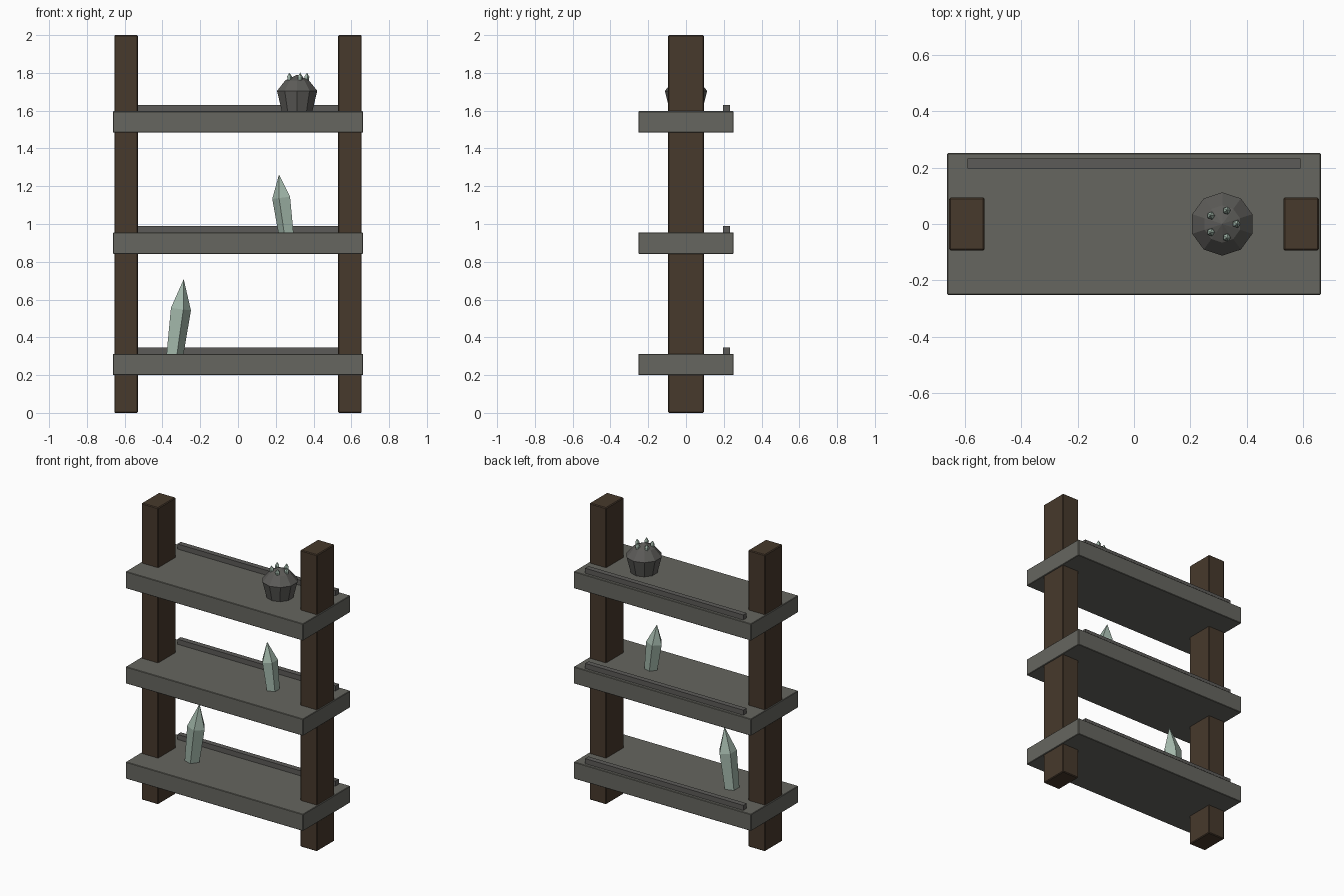
import bpy, bmesh, math
from mathutils import Matrix

if "Cube" in bpy.data.objects:
    bpy.data.objects.remove(bpy.data.objects["Cube"])


def material(name, rgb):
    m = bpy.data.materials.new(name)
    m.diffuse_color = (*rgb, 1)
    m.use_nodes = True
    m.node_tree.nodes["Principled BSDF"].inputs["Base Color"].default_value = m.diffuse_color
    return m


WOOD = material("dark wood", (0.063, 0.041, 0.025))
STONE = material("grey stone", (0.133, 0.133, 0.115))
TRIM = material("dark stone", (0.107, 0.105, 0.098))
CRYSTAL = material("pale green crystal", (0.36, 0.47, 0.40))


def add_object(name, bm, mat, matrix=Matrix()):
    bmesh.ops.recalc_face_normals(bm, faces=bm.faces)
    mesh = bpy.data.meshes.new(name)
    bm.to_mesh(mesh)
    bm.free()
    mesh.materials.append(mat)
    ob = bpy.data.objects.new(name, mesh)
    ob.matrix_world = matrix
    bpy.context.collection.objects.link(ob)
    return ob


def box(name, mat, x0, x1, y0, y1, z0, z1, bevel=0.0):
    bm = bmesh.new()
    bmesh.ops.create_cube(bm, size=1)
    bmesh.ops.scale(bm, vec=(x1 - x0, y1 - y0, z1 - z0), verts=bm.verts)
    bmesh.ops.translate(bm, vec=((x0 + x1) / 2, (y0 + y1) / 2, (z0 + z1) / 2), verts=bm.verts)
    ob = add_object(name, bm, mat)
    if bevel:
        mod = ob.modifiers.new("soft edge", 'BEVEL')
        mod.width, mod.segments = bevel, 1
    return ob


def turned(name, mat, profile, sides, matrix, phase=0.0):
    """Faceted solid from (radius, height) rings; the last point is the apex."""
    bm = bmesh.new()
    rings = []
    for r, z in profile[:-1]:
        rings.append([bm.verts.new((r * math.cos(phase + math.tau * i / sides),
                                    r * math.sin(phase + math.tau * i / sides), z))
                      for i in range(sides)])
    bm.faces.new(rings[0])
    for a, b in zip(rings, rings[1:]):
        for i in range(sides):
            j = (i + 1) % sides
            bm.faces.new((a[i], a[j], b[j], b[i]))
    tip = bm.verts.new((0, 0, profile[-1][1]))
    for i in range(sides):
        bm.faces.new((rings[-1][i], rings[-1][(i + 1) % sides], tip))
    return add_object(name, bm, mat, matrix)


def crystal(name, x, y, z, length, radius, turn, tilt):
    """Five-sided crystal leaning towards its own +x side."""
    matrix = (Matrix.Translation((x, y, z)) @ Matrix.Rotation(turn, 4, 'Z')
              @ Matrix.Rotation(tilt, 4, 'Y'))
    turned(name, CRYSTAL, [(radius * 0.83, -0.005), (radius, length * 0.6), (0, length)], 5, matrix)


# Upright posts
for side, sx in (("left", -1), ("right", 1)):
    xs = sorted((sx * 0.53, sx * 0.655))
    box(side + "_post", WOOD, *xs, -0.094, 0.094, 0, 2, 0.005)

# Shelves with a raised strip along the back
for level, top in (("lower", 0.313), ("middle", 0.955), ("upper", 1.597)):
    box(level + "_shelf", STONE, -0.662, 0.662, -0.252, 0.252, top - 0.113, top, 0.003)
    box(level + "_back_strip", TRIM, -0.59, 0.59, 0.196, 0.232, top - 0.005, top + 0.034)

# Standing crystals
crystal("lower_crystal", -0.338, 0, 0.313, 0.398, 0.059, 0, math.radians(7.3))
crystal("middle_crystal", 0.258, 0, 0.955, 0.310, 0.0525, math.pi, math.radians(7.6))

# Domed pot
PX, PZ = 0.313, 1.597
turned("pot", TRIM, [(0.085, 0), (0.112, 0.108), (0.066, 0.163), (0, 0.193)], 10,
       Matrix.Translation((PX, 0, PZ)), math.radians(18))

# Ring of small crystals on the pot
for i in range(5):
    a = math.tau * i / 5
    crystal(f"pot_crystal_{i + 1}", PX + 0.047 * math.cos(a), 0.047 * math.sin(a),
            PZ + 0.150, 0.055, 0.0145, a, math.radians(6))
